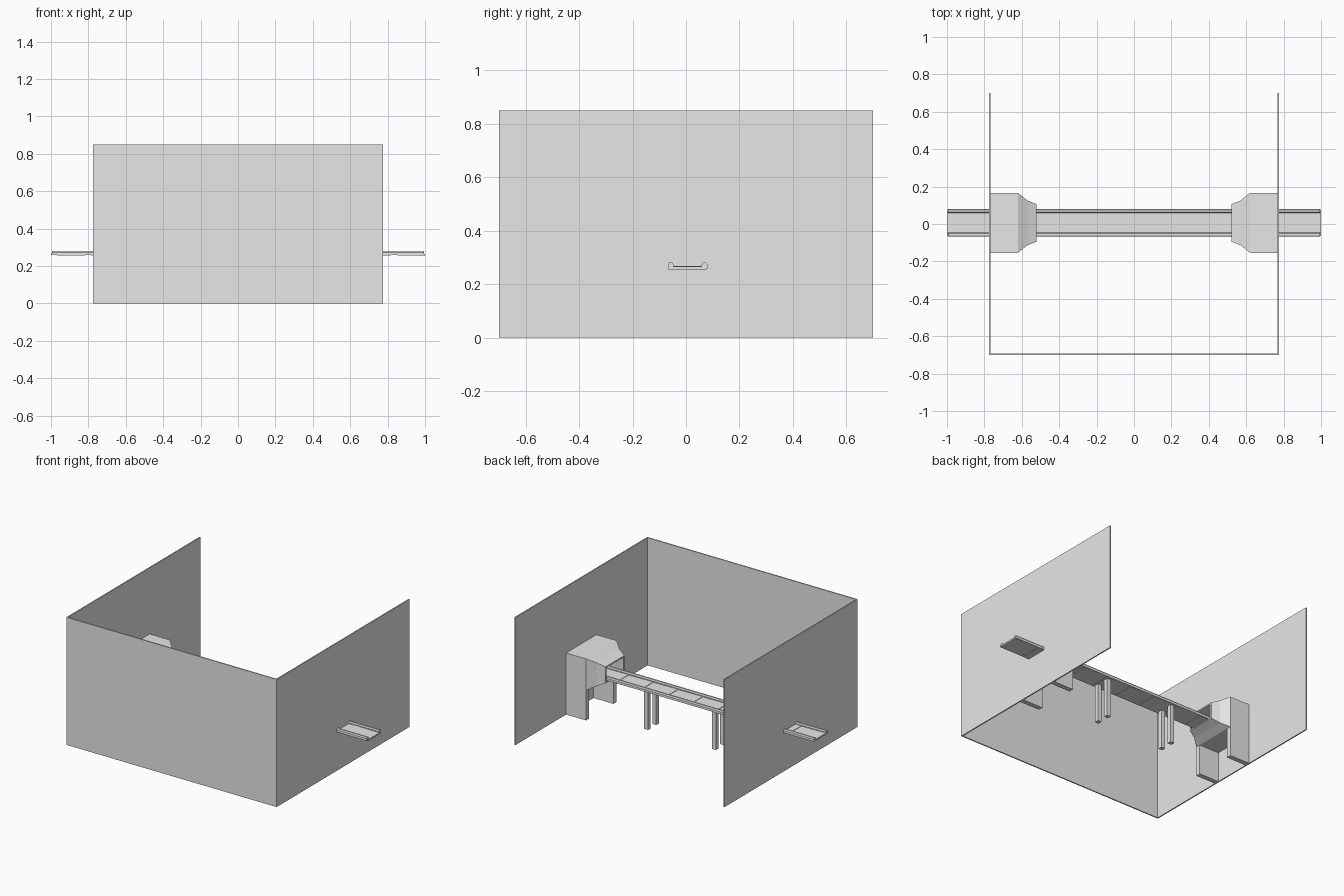
import bpy, bmesh, math
from mathutils import Matrix, Vector

if "Cube" in bpy.data.objects:
    bpy.data.objects.remove(bpy.data.objects["Cube"])

grey = bpy.data.materials.new("plain_grey")
grey.use_nodes = True
grey.diffuse_color = (0.8, 0.8, 0.8, 1)
grey.node_tree.nodes["Principled BSDF"].inputs["Base Color"].default_value = (0.8, 0.8, 0.8, 1)

MID_Y = 0.006      # centre line of the walkway
END = 0.775        # outer face of the side walls


def finish(name, bm):
    bmesh.ops.recalc_face_normals(bm, faces=bm.faces)
    mesh = bpy.data.meshes.new(name)
    bm.to_mesh(mesh)
    bm.free()
    mesh.materials.append(grey)
    obj = bpy.data.objects.new(name, mesh)
    bpy.context.collection.objects.link(obj)
    return obj


def box(name, low, high, tilt=0):
    low, high = Vector(low), Vector(high)
    bm = bmesh.new()
    place = Matrix.Translation((low + high) / 2) @ Matrix.Rotation(tilt, 4, "Y")
    bmesh.ops.create_cube(bm, size=1, matrix=place @ Matrix.Diagonal((*(high - low), 1)))
    return finish(name, bm)


def loft(name, rings, closed=False):
    """Skin a list of point rings, capped at the ends or joined round."""
    bm = bmesh.new()
    loops = [[bm.verts.new(p) for p in ring] for ring in rings]
    pairs = list(zip(loops, loops[1:])) + ([(loops[-1], loops[0])] if closed else [])
    for a, b in pairs:
        for i in range(len(a)):
            j = (i + 1) % len(a)
            bm.faces.new((a[i], a[j], b[j], b[i]))
    if not closed:
        bm.faces.new(loops[0])
        bm.faces.new(loops[-1])
    return finish(name, bm)


# Walls
box("front_wall", (-END, -0.7, 0), (END, -0.692, 0.85))
box("left_wall", (END - 0.008, -0.7, 0), (END, 0.7, 0.85))
box("right_wall", (-END, -0.7, 0), (-END + 0.008, 0.7, 0.85))

# Walkway panels, each tilted a little so that the joints step
COUNT = 11
step = 2 / COUNT
for i in range(COUNT):
    x = -1 + i * step
    box(f"deck_panel_{i + 1}", (x, MID_Y - 0.071, 0.257), (x + step, MID_Y + 0.071, 0.267), 0.016)

# Edge rails with chamfered tops
rail = [(-0.011, 0.258), (0.011, 0.258), (0.011, 0.273), (0.006, 0.28), (-0.006, 0.28), (-0.011, 0.273)]
for side, label in ((1, "back"), (-1, "front")):
    y = MID_Y + side * 0.063
    loft(f"{label}_rail", [[(x, y + dy, z) for dy, z in rail] for x in (-0.995, 0.995)])


def section(x, half_y, half_z):
    return [(x, MID_Y + a * half_y, 0.305 + b * half_z)
            for a, b in ((-1, -1), (1, -1), (1, 1), (-1, 1))]


# Gatehouses: hollow tapering mouth, box behind, two leg walls; and support posts
shell = [(0.769, 0.16, 0.105), (0.62, 0.16, 0.105), (0.57, 0.12, 0.077), (0.52, 0.1, 0.055),
         (0.52, 0.09, 0.045), (0.57, 0.11, 0.066), (0.62, 0.14, 0.09), (0.769, 0.14, 0.09)]
for s, name in ((1, "left"), (-1, "right")):
    loft(f"{name}_gatehouse", [section(s * x, hy, hz) for x, hy, hz in shell], closed=True)
    for t, label in ((1, "back"), (-1, "front")):
        xs = sorted((s * 0.62, s * 0.769))
        ys = sorted((MID_Y + t * 0.16, MID_Y + t * 0.128))
        box(f"{name}_{label}_leg", (xs[0], ys[0], 0), (xs[1], ys[1], 0.2))
        px, py = s * 0.25, MID_Y + t * 0.043
        box(f"{name}_{label}_post", (px - 0.014, py - 0.014, 0), (px + 0.014, py + 0.014, 0.26))
